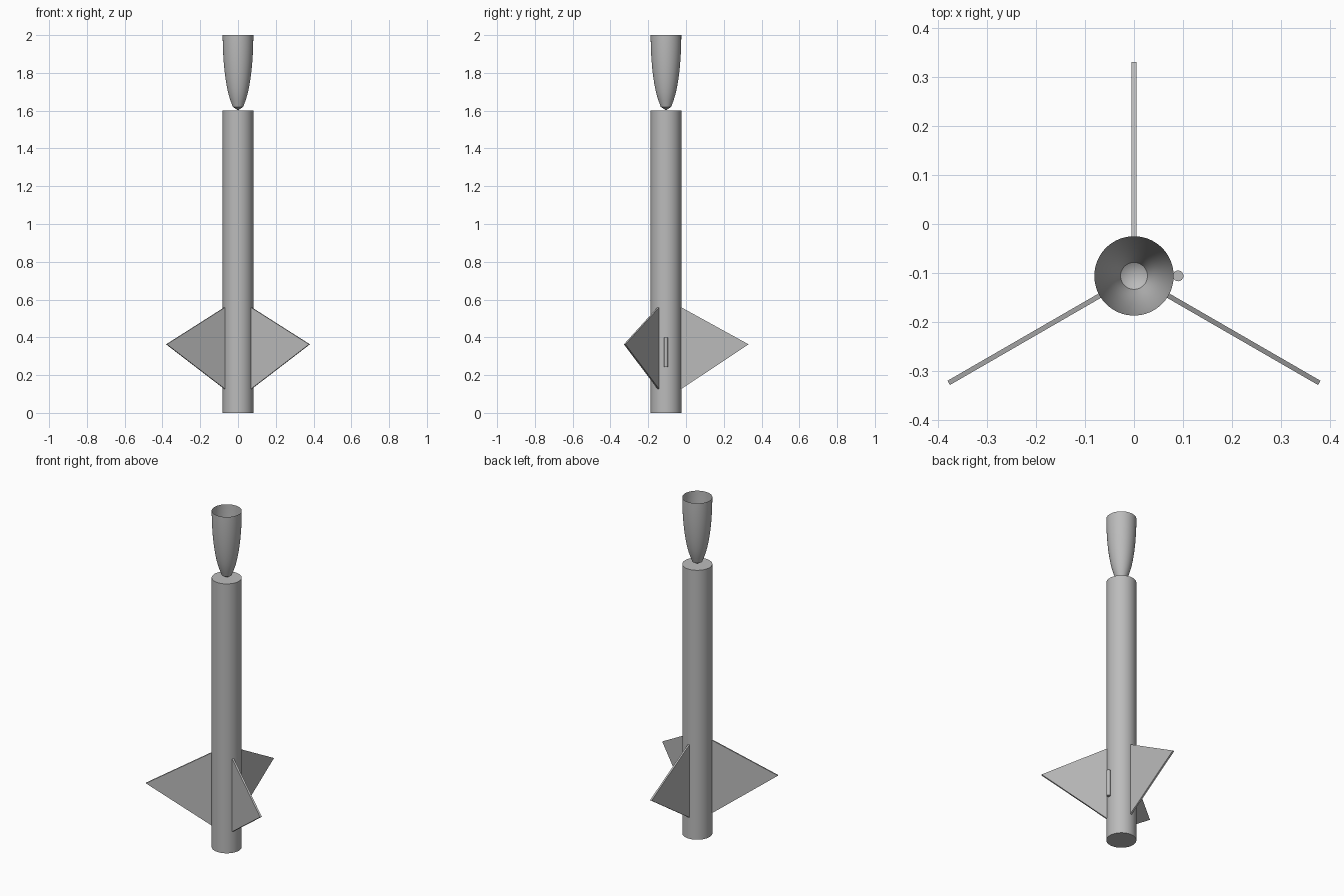
import bpy, bmesh, math
from mathutils import Matrix, Vector

if "Cube" in bpy.data.objects:
    bpy.data.objects.remove(bpy.data.objects["Cube"], do_unlink=True)

AXIS_Y = -0.106   # centre line of the tube
RADIUS = 0.081

grey = bpy.data.materials.new("plain grey")
grey.use_nodes = True
colour = (0.5, 0.5, 0.5, 1)
grey.diffuse_color = colour
grey.node_tree.nodes["Principled BSDF"].inputs["Base Color"].default_value = colour


def finish(name, bm, smooth=True):
    mesh = bpy.data.meshes.new(name)
    bm.to_mesh(mesh)
    bm.free()
    obj = bpy.data.objects.new(name, mesh)
    bpy.context.collection.objects.link(obj)
    mesh.materials.append(grey)
    if smooth:
        bpy.ops.object.select_all(action="DESELECT")
        obj.select_set(True)
        bpy.context.view_layer.objects.active = obj
        bpy.ops.object.shade_smooth_by_angle(angle=math.radians(30))
    return obj


def cylinder(name, x, radius, bottom, top, sides):
    bm = bmesh.new()
    place = Matrix.Translation((x, AXIS_Y, (bottom + top) / 2))
    bmesh.ops.create_cone(bm, cap_ends=True, segments=sides, radius1=radius,
                          radius2=radius, depth=top - bottom, matrix=place)
    return finish(name, bm)


# Body tube and the small launch lug on its left side
cylinder("body_tube", 0, RADIUS, 0, 1.602, 64)
cylinder("launch_lug", 0.09, 0.011, 0.243, 0.4, 24)

# Upturned nose cone: an open half-ellipse shell balanced on its tip
tip, rim, steps = 1.602, 2.0, 16
profile = [(0, tip), (0.0275, tip + 0.018)]
for i in range(2, steps + 1):
    t = i / steps
    profile.append((RADIUS * math.sqrt(1 - (1 - t) ** 2), tip + (rim - tip) * t))
bm = bmesh.new()
verts = [bm.verts.new((r, AXIS_Y, z)) for r, z in profile]
edges = [bm.edges.new(pair) for pair in zip(verts, verts[1:])]
bmesh.ops.spin(bm, geom=verts + edges, cent=(0, AXIS_Y, 0), axis=(0, 0, 1),
               angle=math.tau, steps=64, use_duplicate=False)
bmesh.ops.remove_doubles(bm, verts=bm.verts, dist=0.0002)
bmesh.ops.recalc_face_normals(bm, faces=bm.faces)
if sum(f.normal.dot(f.calc_center_median() - Vector((0, AXIS_Y, rim))) for f in bm.faces) < 0:
    bmesh.ops.reverse_faces(bm, faces=bm.faces)
finish("nose_cone", bm)

# Three triangular fins around the tube
outline = [(RADIUS - 0.002, 0.125), (0.437, 0.363), (RADIUS - 0.002, 0.56)]
for name, angle in (("back_fin", 90), ("right_fin", 210), ("left_fin", 330)):
    bm = bmesh.new()
    face = bm.faces.new([bm.verts.new((r, -0.005, z)) for r, z in outline])
    side = bmesh.ops.extrude_face_region(bm, geom=[face])["geom"]
    bmesh.ops.translate(bm, vec=(0, 0.01, 0),
                        verts=[v for v in side if isinstance(v, bmesh.types.BMVert)])
    bmesh.ops.recalc_face_normals(bm, faces=bm.faces)
    bm.transform(Matrix.Translation((0, AXIS_Y, 0))
                 @ Matrix.Rotation(math.radians(angle), 4, "Z"))
    finish(name, bm, smooth=False)
